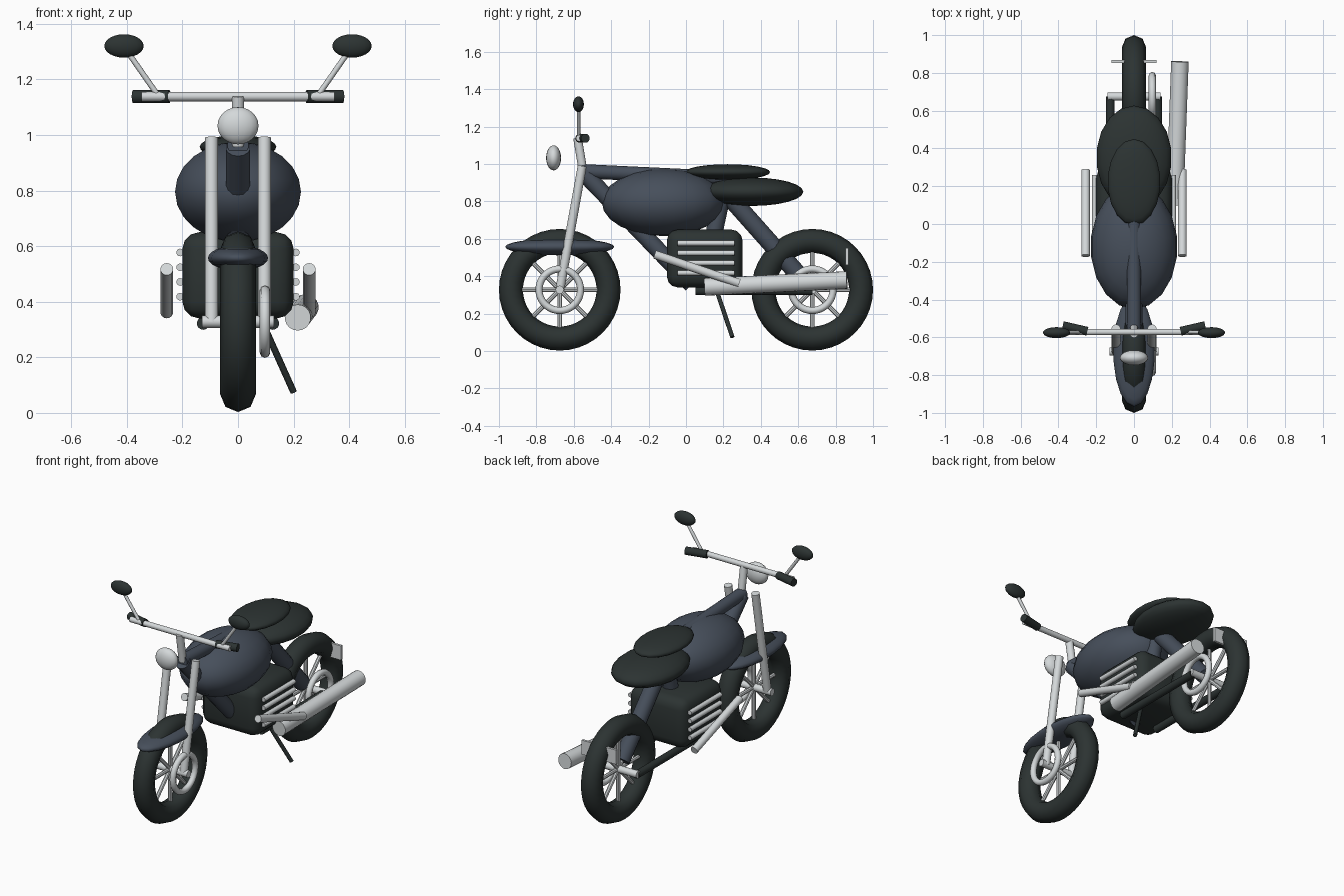
import bpy, math
from mathutils import Vector

if "Cube" in bpy.data.objects:
    bpy.data.objects.remove(bpy.data.objects["Cube"])


def material(name, rgb):
    m = bpy.data.materials.new(name)
    m.diffuse_color = (*rgb, 1)
    m.use_nodes = True
    m.node_tree.nodes["Principled BSDF"].inputs["Base Color"].default_value = m.diffuse_color
    return m


BLACK = material("soft black", (0.025, 0.033, 0.032))
SLATE = material("slate blue", (0.062, 0.078, 0.105))
CHROME = material("chrome grey", (0.66, 0.69, 0.70))


def finish(name, mat, angle=40):
    ob = bpy.context.object
    ob.name = name
    ob.data.materials.append(mat)
    bpy.ops.object.shade_smooth_by_angle(angle=math.radians(angle))
    return ob


def tube(name, a, b, r, mat, sides=14):
    a, b = Vector(a), Vector(b)
    d = b - a
    bpy.ops.mesh.primitive_cylinder_add(
        vertices=sides, radius=r, depth=d.length, location=(a + b) / 2,
        rotation=d.to_track_quat('Z', 'Y').to_euler())
    return finish(name, mat)


def blob(name, loc, size, mat, seg=18, rings=12):
    bpy.ops.mesh.primitive_uv_sphere_add(segments=seg, ring_count=rings, radius=1, location=loc)
    bpy.context.object.scale = size
    bpy.ops.object.transform_apply(location=False, rotation=False, scale=True)
    return finish(name, mat, 80)


def ring(name, loc, major, minor, mat, minor_seg=8):
    bpy.ops.mesh.primitive_torus_add(
        major_radius=major, minor_radius=minor, major_segments=40, minor_segments=minor_seg,
        location=loc, rotation=(0, math.pi / 2, 0))
    return finish(name, mat, 80)


def box(name, loc, size, mat, bevel=0.0):
    bpy.ops.mesh.primitive_cube_add(size=1, location=loc)
    ob = bpy.context.object
    ob.scale = size
    bpy.ops.object.transform_apply(location=False, rotation=False, scale=True)
    if bevel:
        mod = ob.modifiers.new("rounding", 'BEVEL')
        mod.width, mod.segments = bevel, 3
        bpy.ops.object.modifier_apply(modifier=mod.name)
    return finish(name, mat)


# wheels: tyre, eight spokes, hub axle and brake ring on the right
AXLE_Z = 0.328
for side, y in (("front", -0.675), ("rear", 0.675)):
    ring(side + "_tyre", (0, y, AXLE_Z), 0.261, 0.064, BLACK)
    for i in range(4):
        t = i * math.pi / 4
        dy, dz = 0.22 * math.cos(t), 0.22 * math.sin(t)
        tube(f"{side}_spoke_pair_{i}", (0, y - dy, AXLE_Z - dz), (0, y + dy, AXLE_Z + dz),
             0.012, CHROME, 8)
    w = 0.13 if side == "front" else 0.14
    tube(side + "_axle", (-w, y, AXLE_Z), (w, y, AXLE_Z), 0.022, CHROME)
    ring(side + "_brake_ring", (0.097, y, AXLE_Z), 0.111, 0.019, CHROME)

# frame tubes
tube("top_tube", (0, -0.56, 0.962), (0, 0.22, 0.925), 0.038, SLATE)
tube("down_tube", (0, -0.55, 0.955), (0, 0.03, 0.355), 0.045, SLATE)
tube("rear_tube", (0, 0.2, 0.86), (0, 0.64, 0.365), 0.048, SLATE)
tube("seat_post", (0, 0.2, 0.86), (0, 0.1, 0.4), 0.045, SLATE)

# tank, seat and front mudguard
blob("fuel_tank", (0, -0.12, 0.795), (0.23, 0.33, 0.18), SLATE)
blob("seat_base", (0, 0.352, 0.852), (0.2, 0.275, 0.076), BLACK)
blob("seat_cushion", (0, 0.222, 0.957), (0.14, 0.228, 0.042), BLACK)
blob("front_mudguard", (0, -0.675, 0.557), (0.11, 0.292, 0.045), SLATE)

# engine block
box("engine_block", (0, 0.1, 0.495), (0.4, 0.405, 0.31), BLACK, 0.06)

# parts repeated on both sides
for s, label in ((-1, "left"), (1, "right")):
    tube(label + "_fork", (s * 0.095, -0.675, 0.325), (s * 0.095, -0.555, 0.99), 0.024, CHROME)
    tube(label + "_swing_arm", (s * 0.125, 0.05, 0.322), (s * 0.125, 0.675, 0.322), 0.023, BLACK)
    for i in range(4):
        z = 0.577 - i * 0.053
        tube(f"{label}_cooling_fin_{i}", (s * 0.208, -0.045, z), (s * 0.208, 0.26, z),
             0.014, CHROME, 10)
    tube(label + "_header_pipe", (s * 0.256, -0.168, 0.517), (s * 0.256, 0.285, 0.362),
         0.023, CHROME)
    tube(label + "_grip", (s * 0.247, -0.568, 1.138), (s * 0.377, -0.538, 1.138), 0.024, BLACK)
    tube(label + "_mirror_stem", (s * 0.29, -0.572, 1.145), (s * 0.405, -0.575, 1.31),
         0.01, CHROME, 10)
    blob(label + "_mirror", (s * 0.41, -0.575, 1.32), (0.072, 0.029, 0.042), BLACK)

# steering: stem, handlebar and headlight
tube("steering_stem", (0, -0.55, 0.96), (0, -0.58, 1.14), 0.023, CHROME)
tube("handlebar", (-0.347, -0.572, 1.138), (0.347, -0.572, 1.138), 0.017, CHROME)
blob("headlight", (0, -0.708, 1.033), (0.075, 0.04, 0.067), CHROME)

# silencer, kickstand and rear plate
tube("silencer", (0.215, 0.1, 0.343), (0.243, 0.86, 0.38), 0.047, CHROME, 18)
tube("kickstand", (0.09, 0.165, 0.32), (0.2, 0.248, 0.075), 0.012, BLACK, 10)
box("rear_plate", (0, 0.86, 0.505), (0.24, 0.015, 0.09), CHROME)
